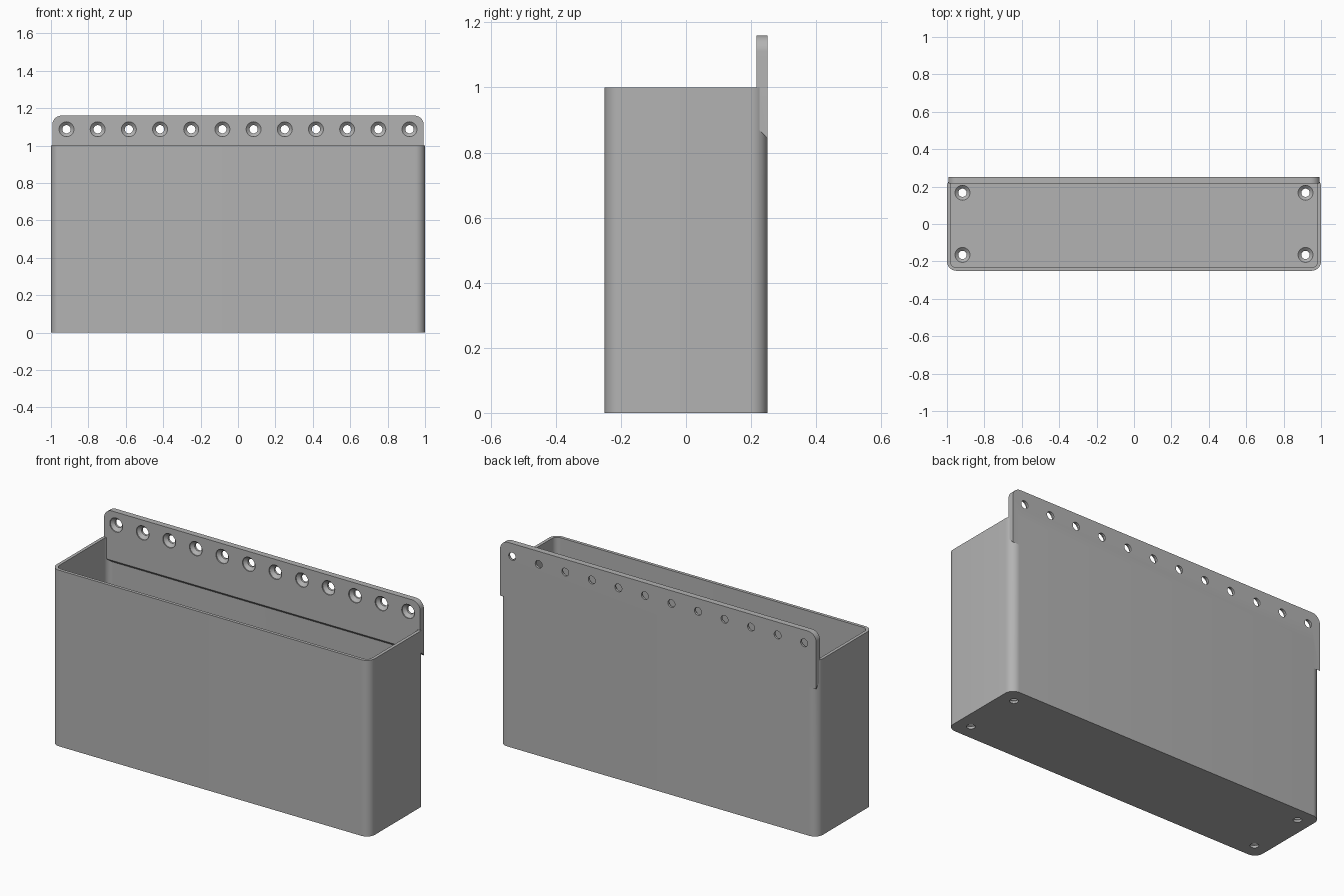
import bpy, bmesh, math
from mathutils import Matrix, Vector

if "Cube" in bpy.data.objects:
    bpy.data.objects.remove(bpy.data.objects["Cube"], do_unlink=True)

WALL, FLOOR, PLATE = 0.018, 0.035, 0.034

grey = bpy.data.materials.new("grey plastic")
grey.use_nodes = True
grey.diffuse_color = (0.45, 0.45, 0.45, 1)
grey.node_tree.nodes["Principled BSDF"].inputs["Base Color"].default_value = grey.diffuse_color


def make_object(name, bm):
    bmesh.ops.recalc_face_normals(bm, faces=bm.faces)
    mesh = bpy.data.meshes.new(name)
    bm.to_mesh(mesh)
    bm.free()
    mesh.materials.append(grey)
    obj = bpy.data.objects.new(name, mesh)
    bpy.context.collection.objects.link(obj)
    return obj


def rounded_prism(half_x, half_y, radius, z0, z1, steps=10):
    """Upright prism with a rounded rectangle outline."""
    bm = bmesh.new()
    ring = []
    for i, (sx, sy) in enumerate([(1, 1), (-1, 1), (-1, -1), (1, -1)]):
        for k in range(steps + 1):
            a = math.pi / 2 * (i + k / steps)
            ring.append(bm.verts.new((sx * (half_x - radius) + radius * math.cos(a),
                                      sy * (half_y - radius) + radius * math.sin(a), z0)))
    face = bm.faces.new(ring)
    out = bmesh.ops.extrude_face_region(bm, geom=[face])
    top = [v for v in out["geom"] if isinstance(v, bmesh.types.BMVert)]
    bmesh.ops.translate(bm, verts=top, vec=(0, 0, z1 - z0))
    return bm


def countersink(bm, place, depth):
    """Screw hole running along local z, wide at z = 0 and narrow below."""
    profile = [(0.04, 0.01), (0.04, -0.006), (0.022, -0.022), (0.022, -depth - 0.02)]
    rings = []
    for r, z in profile:
        circle = bmesh.ops.create_circle(bm, segments=28, radius=r,
                                         matrix=place @ Matrix.Translation((0, 0, z)))
        rings.append(circle["verts"])
    for lower, upper in zip(rings, rings[1:]):
        for i in range(28):
            j = (i + 1) % 28
            bm.faces.new((lower[i], lower[j], upper[j], upper[i]))
    bm.faces.new(rings[0])
    bm.faces.new(rings[-1])


def boolean(target, tool, operation):
    mod = target.modifiers.new(operation.title(), "BOOLEAN")
    mod.operation, mod.solver, mod.object = operation, "EXACT", tool
    bpy.context.view_layer.objects.active = target
    bpy.ops.object.modifier_apply(modifier=mod.name)
    bpy.data.objects.remove(tool, do_unlink=True)


# Open box with rounded upright corners
bin_body = make_object("wall_bin", rounded_prism(1, 0.25, 0.05, 0, 1))
cavity = make_object("cavity", rounded_prism(1 - WALL, 0.25 - WALL, 0.05 - WALL, FLOOR, 1.2))
boolean(bin_body, cavity, "DIFFERENCE")

# Thick mounting plate along the back, with a sloped lower edge
bm = rounded_prism(0.993, 0.2, 0.05, 0, PLATE)
bmesh.ops.transform(bm, verts=bm.verts, matrix=Matrix.Translation((0, 0.25, 0.96))
                    @ Matrix.Rotation(math.pi / 2, 4, "X"))
cut = bmesh.ops.bisect_plane(bm, geom=bm.verts[:] + bm.edges[:] + bm.faces[:], clear_inner=True,
                             plane_co=Vector((0, 0.25, 0.845)), plane_no=Vector((0, 1, 1)))
bmesh.ops.holes_fill(bm, edges=[e for e in cut["geom_cut"] if isinstance(e, bmesh.types.BMEdge)])
boolean(bin_body, make_object("mounting_plate", bm), "UNION")

# Row of screw holes in the plate, and four in the floor
bm = bmesh.new()
for i in range(12):
    countersink(bm, Matrix.Translation((-0.917 + i * 1.834 / 11, 0.25 - PLATE, 1.087))
                @ Matrix.Rotation(math.pi / 2, 4, "X"), PLATE)
for x in (-0.917, 0.917):
    for y in (-0.165, 0.167):
        countersink(bm, Matrix.Translation((x, y, FLOOR)), FLOOR)
boolean(bin_body, make_object("screw_holes", bm), "DIFFERENCE")

# Smooth rounded corners and holes, keep edges crisp
bpy.ops.object.select_all(action="DESELECT")
bin_body.select_set(True)
bpy.context.view_layer.objects.active = bin_body
bpy.ops.object.shade_smooth_by_angle(angle=math.radians(30))
